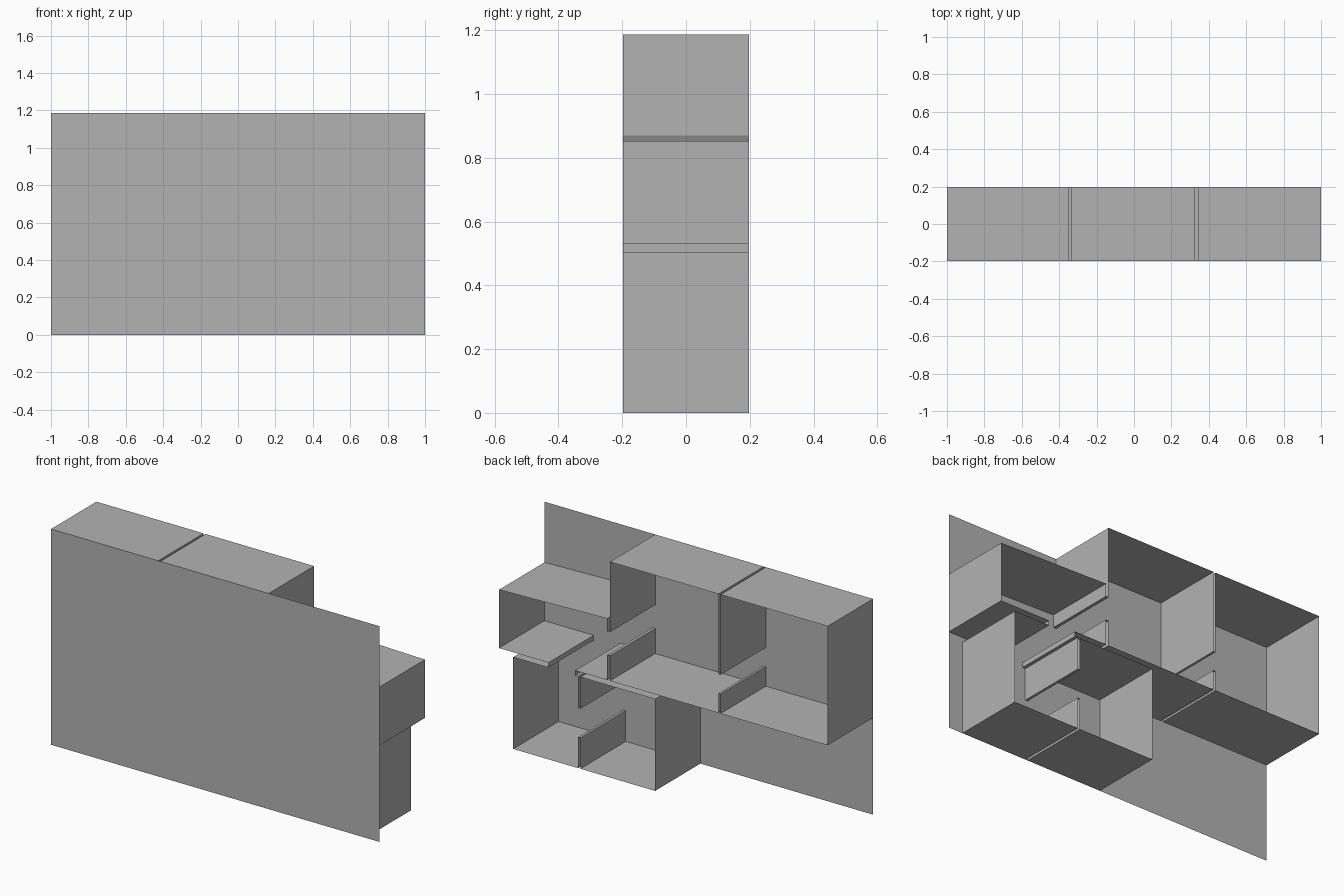
import bpy
import bmesh

cube = bpy.data.objects.get("Cube")
if cube:
    bpy.data.objects.remove(cube, do_unlink=True)

HALF_DEPTH = 0.197
TOP, FLOOR, CEILING = 1.187, 0.532, 0.505

grey = bpy.data.materials.new("plain grey")
grey.use_nodes = True
colour = (0.45, 0.45, 0.45, 1)
grey.diffuse_color = colour
grey.node_tree.nodes["Principled BSDF"].inputs["Base Color"].default_value = colour


def finish(name, bm):
    mesh = bpy.data.meshes.new(name)
    bm.to_mesh(mesh)
    bm.free()
    mesh.materials.append(grey)
    obj = bpy.data.objects.new(name, mesh)
    bpy.context.collection.objects.link(obj)
    return obj


def ring(bm, outline, y):
    return [bm.verts.new((x, y, z)) for x, z in outline]


def sweep_walls(name, outline):
    """Sweep a closed floor-plan outline from front to back as thin walls."""
    bm = bmesh.new()
    front = ring(bm, outline, -HALF_DEPTH)
    back = ring(bm, outline, HALF_DEPTH)
    for i in range(len(outline)):
        j = (i + 1) % len(outline)
        bm.faces.new((front[i], front[j], back[j], back[i]))
    return finish(name, bm)


# Base sheet closing the front of every room
bm = bmesh.new()
bm.faces.new(ring(bm, [(-1, 0), (1, 0), (1, TOP), (-1, TOP)], -HALF_DEPTH))
finish("base_sheet", bm)

# Each run is one stretch of wall; door jambs join one run to the next
end_room = [(-0.348, 0.745), (-0.348, TOP), (-1, TOP), (-1, FLOOR),
            (-0.348, FLOOR), (-0.348, 0.64)]
middle_room_floor = [(-0.335, 0.64), (-0.335, FLOOR), (0.325, FLOOR), (0.325, 0.67)]
side_room_floor = [(0.342, 0.67), (0.342, FLOOR), (0.537, FLOOR)]
lower_door_edge = [(0.537, CEILING), (0.519, CEILING), (0.519, 0.33)]
lower_inner_room = [(0.505, 0.33), (0.505, CEILING), (0.05, CEILING), (0.05, 0),
                    (0.505, 0), (0.505, 0.17)]
lower_outer_room = [(0.519, 0.17), (0.519, 0), (0.914, 0), (0.914, CEILING),
                    (0.70, CEILING)]
side_room_top = [(0.70, FLOOR), (1, FLOOR), (1, 0.853), (0.342, 0.87), (0.342, 0.80)]
middle_room_top = [(0.325, 0.80), (0.325, TOP), (-0.335, TOP), (-0.335, 0.745)]

sweep_walls("room_walls", end_room + middle_room_floor + side_room_floor
            + lower_door_edge + lower_inner_room + lower_outer_room
            + side_room_top + middle_room_top)
